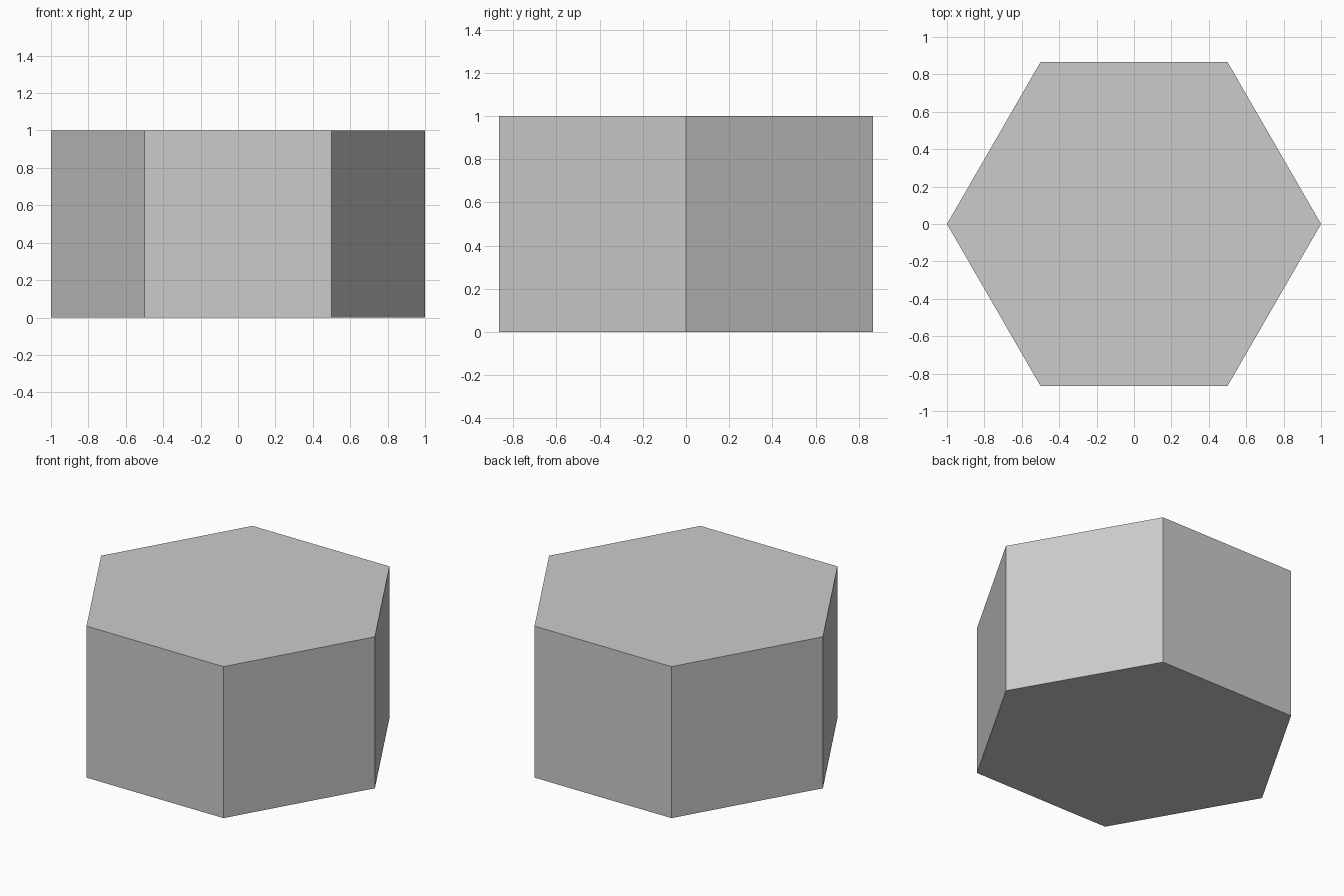
import bpy
import bmesh
import math
from mathutils import Vector

if "Cube" in bpy.data.objects:
    bpy.data.objects.remove(bpy.data.objects["Cube"])

H = 1.0            # prism height


def rim(k, z):
    """Point on the hexagon outline: whole k = corner, half k = mid-side."""
    def corner(i):
        a = math.radians(60 * i)
        return Vector((math.cos(a), math.sin(a), z))
    i = math.floor(k)
    return corner(i).lerp(corner(i + 1), k - i)


# Seed point of every piece, set on corners, side middles or edge middles
SEEDS = {
    "front_piece": rim(4.5, 0.5),
    "front_left_corner_piece": rim(4, 0.5),
    "front_left_foot_piece": rim(4, 0),
    "front_right_foot_piece": rim(5, 0),
    "front_right_side_piece": rim(5.5, 0.5),
    "front_right_base_piece": rim(5.5, 0),
    "right_piece": rim(0, 0.5),
    "back_right_piece": rim(1, 1),
    "back_left_piece": rim(2, 1),
    "back_left_side_piece": rim(2.5, 0.5),
    "left_upper_piece": rim(3, 1),
    "left_lower_piece": rim(3, 0),
    "front_left_upper_piece": rim(3.5, 1),
    "front_left_base_piece": rim(3.5, 0),
}


def hex_prism(bm):
    base = bm.faces.new([bm.verts.new(rim(k, 0)) for k in range(6)])
    ext = bmesh.ops.extrude_face_region(bm, geom=[base], use_keep_orig=True)
    top = [g for g in ext["geom"] if isinstance(g, bmesh.types.BMVert)]
    bmesh.ops.translate(bm, verts=top, vec=(0, 0, H))


def make_piece(name, seed):
    """Trim the prism by the mid-plane towards every other seed."""
    bm = bmesh.new()
    hex_prism(bm)
    for other in SEEDS.values():
        if other is seed:
            continue
        bmesh.ops.bisect_plane(
            bm, geom=bm.verts[:] + bm.edges[:] + bm.faces[:], dist=1e-5,
            plane_co=(seed + other) / 2, plane_no=other - seed,
            clear_outer=True)
        bmesh.ops.holes_fill(bm, edges=bm.edges[:], sides=0)
    # Clean flat faces
    bmesh.ops.remove_doubles(bm, verts=bm.verts[:], dist=1e-4)
    bmesh.ops.recalc_face_normals(bm, faces=bm.faces[:])
    mesh = bpy.data.meshes.new(name)
    bm.to_mesh(mesh)
    bm.free()
    bpy.context.collection.objects.link(bpy.data.objects.new(name, mesh))


# Interlocking pieces that fill the hexagonal block
for name, seed in SEEDS.items():
    make_piece(name, seed)
